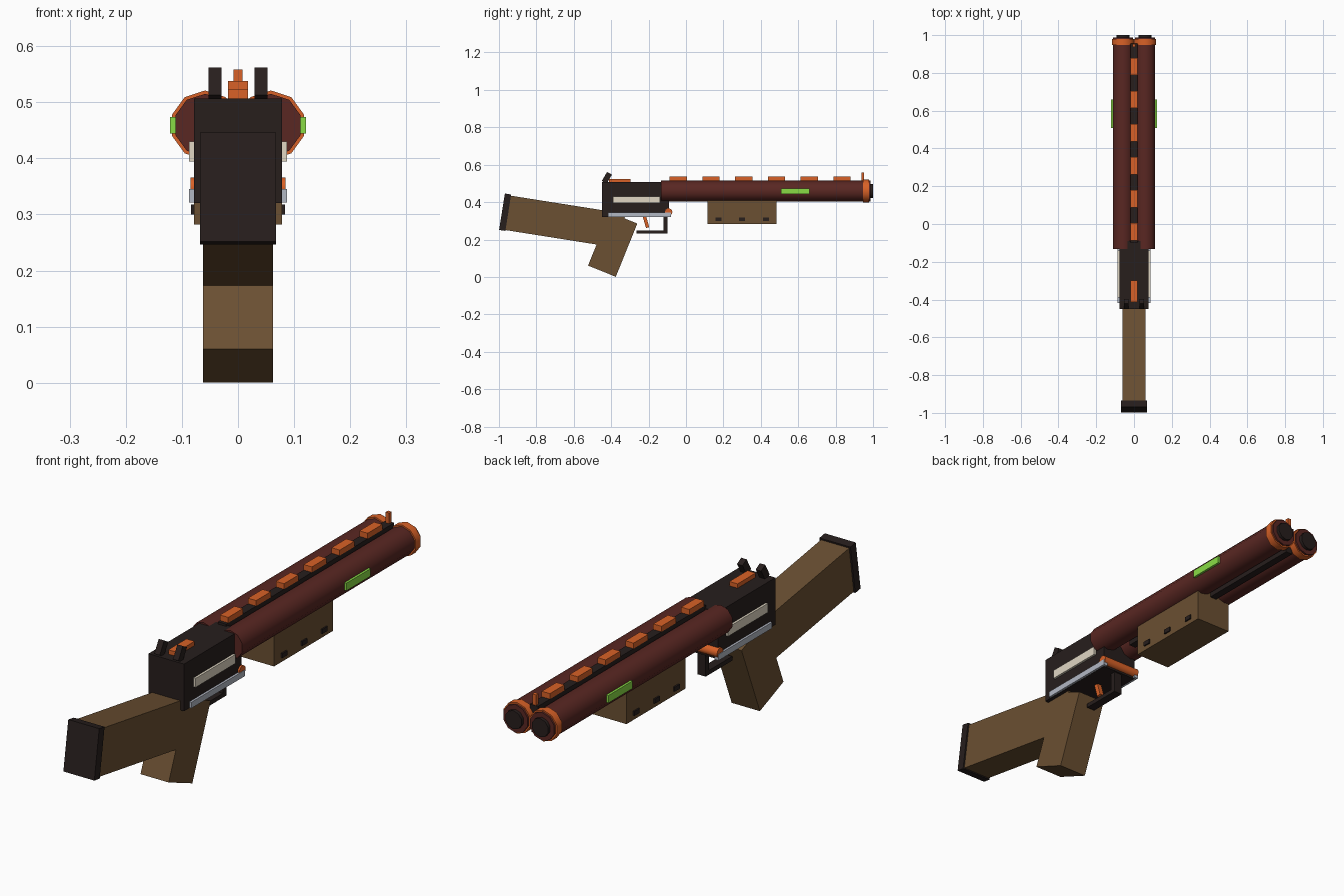
import bpy, bmesh
from math import radians
from mathutils import Matrix

if "Cube" in bpy.data.objects:
    bpy.data.objects.remove(bpy.data.objects["Cube"])


def material(name, rgb):
    m = bpy.data.materials.new(name)
    m.diffuse_color = (*rgb, 1)
    m.use_nodes = True
    m.node_tree.nodes["Principled BSDF"].inputs["Base Color"].default_value = m.diffuse_color
    return m


RED = material("dark_red", (0.10, 0.02, 0.016))
ORANGE = material("orange", (0.69, 0.12, 0.02))
BROWN = material("brown", (0.147, 0.08, 0.032))
BLACK = material("black", (0.02, 0.013, 0.012))
GREEN = material("green", (0.25, 0.71, 0.06))
CREAM = material("cream", (0.75, 0.68, 0.55))
STEEL = material("steel", (0.45, 0.48, 0.55))


def finish(name, bm, mat):
    me = bpy.data.meshes.new(name)
    bm.to_mesh(me)
    bm.free()
    me.materials.append(mat)
    ob = bpy.data.objects.new(name, me)
    bpy.context.collection.objects.link(ob)
    return ob


def box(name, mat, x, y, z, tilt=0):
    """Box from (min, max) ranges, tilted about the x axis through its centre."""
    rs = (x, y, z)
    bm = bmesh.new()
    bmesh.ops.create_cube(bm, size=1)
    bm.transform(Matrix.Translation([(a + b) / 2 for a, b in rs])
                 @ Matrix.Rotation(radians(tilt), 4, 'X')
                 @ Matrix.Diagonal([b - a for a, b in rs] + [1]))
    return finish(name, bm, mat)


def centred(name, mat, cy, cz, w, d, h, tilt=0):
    return box(name, mat, (-w, w), (cy - d / 2, cy + d / 2), (cz - h / 2, cz + h / 2), tilt)


def rod(name, mat, centre, r, length, axis, sides=10):
    bm = bmesh.new()
    bmesh.ops.create_cone(bm, cap_ends=True, segments=sides, radius1=r, radius2=r, depth=length)
    bm.transform(Matrix.Translation(centre) @ Matrix.Rotation(radians(90), 4, 'X' if axis == 'Y' else 'Y'))
    ob = finish(name, bm, mat)
    bpy.ops.object.select_all(action='DESELECT')
    bpy.context.view_layer.objects.active = ob
    ob.select_set(True)
    bpy.ops.object.shade_smooth_by_angle(angle=radians(40))
    return ob


def span(side, a, b):
    return tuple(sorted((side * a, side * b)))


# Stock, butt plate and grip
centred("stock", BROWN, -0.645, 0.294, 0.062, 0.62, 0.186, -9)
centred("butt_plate", BLACK, -0.967, 0.346, 0.068, 0.034, 0.197, -9)
centred("grip", BROWN, -0.392, 0.173, 0.062, 0.16, 0.307, -22)

# Receiver with top block and cross pin
box("receiver", BLACK, (-0.078, 0.078), (-0.45, -0.09), (0.32, 0.507))
box("receiver_top_block", ORANGE, (-0.018, 0.018), (-0.412, -0.298), (0.50, 0.524))
rod("cross_pin", ORANGE, (0, -0.093, 0.347), 0.02, 0.17, 'X')

# Trigger and its guard
centred("trigger", ORANGE, -0.214, 0.295, 0.010, 0.018, 0.065, 16)
box("guard_front", BLACK, (-0.018, 0.018), (-0.12, -0.098), (0.232, 0.33))
box("guard_bottom", BLACK, (-0.018, 0.018), (-0.265, -0.098), (0.232, 0.249))

# Foregrip and barrel ribs
box("foregrip", BROWN, (-0.078, 0.078), (0.115, 0.485), (0.282, 0.43))
box("top_rib", BLACK, (-0.018, 0.018), (-0.10, 0.955), (0.47, 0.516))
box("lower_rib", BLACK, (-0.015, 0.015), (-0.01, 0.95), (0.404, 0.43))
for i in range(6):
    y = -0.087 + 0.175 * i
    box(f"rib_segment_{i + 1}", ORANGE, (-0.018, 0.018), (y, y + 0.092), (0.516, 0.538))
box("front_sight", ORANGE, (-0.008, 0.008), (0.938, 0.953), (0.50, 0.558))

# Paired parts on both sides
for side, tag in ((-1, "left"), (1, "right")):
    cx = side * 0.0585
    rod(f"barrel_{tag}", RED, (cx, 0.427, 0.459), 0.056, 1.12, 'Y')
    rod(f"muzzle_ring_{tag}", ORANGE, (cx, 0.963, 0.459), 0.062, 0.032, 'Y')
    rod(f"muzzle_bore_{tag}", BLACK, (cx, 0.97, 0.459), 0.037, 0.06, 'Y')
    box(f"barrel_light_{tag}", GREEN, span(side, 0.10, 0.121), (0.508, 0.66), (0.444, 0.474))
    box(f"cream_panel_{tag}", CREAM, span(side, 0.07, 0.087), (-0.39, -0.14), (0.394, 0.43))
    box(f"steel_rail_{tag}", STEEL, span(side, 0.07, 0.087), (-0.417, -0.08), (0.321, 0.345))
    sx = span(side, 0.029, 0.053)
    box(f"rear_sight_{tag}", BLACK, sx, (-0.438, -0.408), (0.502, 0.558), -30)
    for i, y in enumerate((0.175, 0.30, 0.427)):
        box(f"foregrip_slot_{tag}_{i + 1}", BLACK, span(side, 0.07, 0.084),
            (y - 0.016, y + 0.016), (0.30, 0.318))
